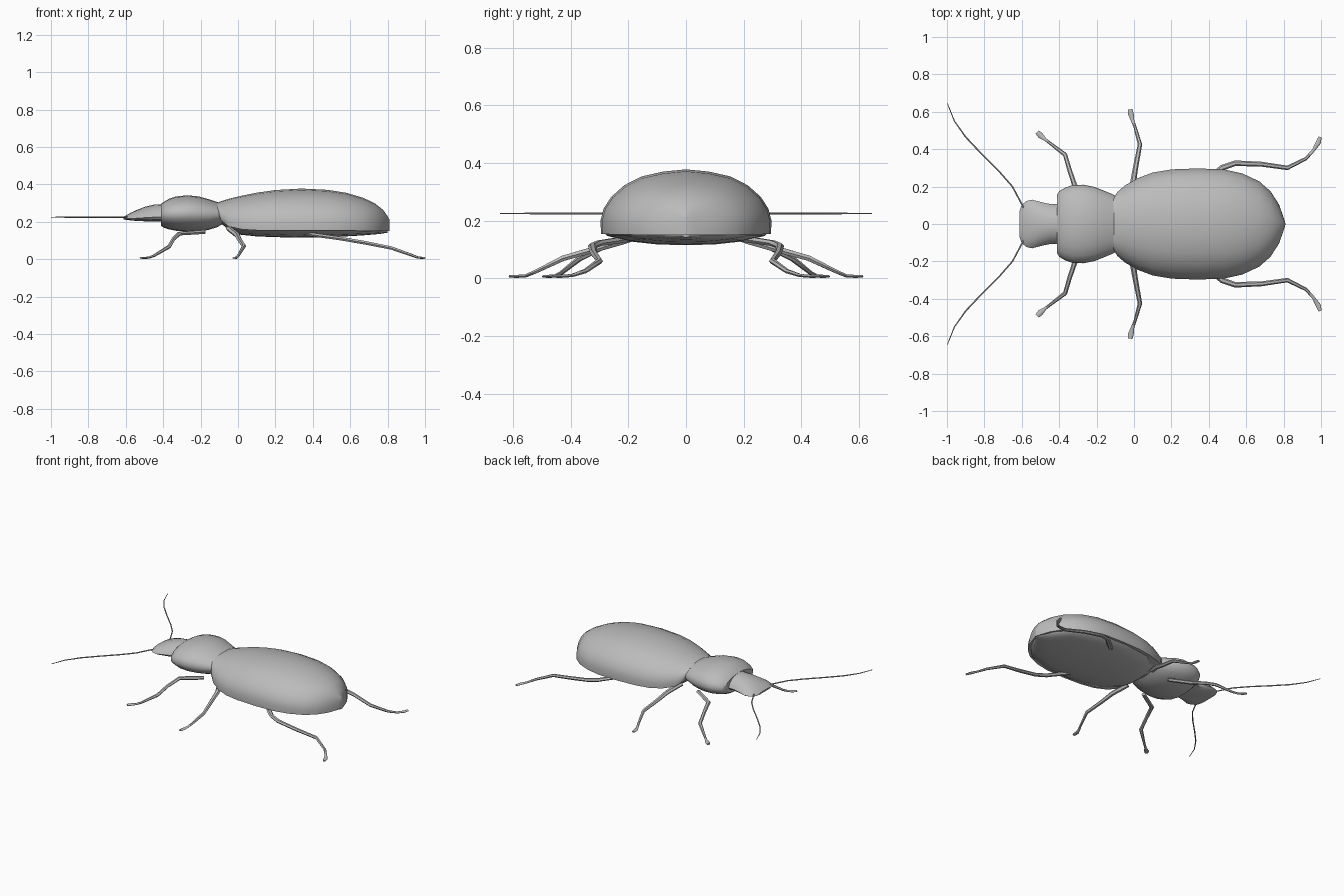
import bpy, bmesh, math
from mathutils import Vector

grey = bpy.data.materials.new("shell_grey")
grey.diffuse_color = (0.5, 0.5, 0.5, 1)


def skin(name, rings, angle=40):
    """Bridge closed rings of points into a capped, smooth-shaded skin."""
    bm = bmesh.new()
    loops = [[bm.verts.new(p) for p in r] for r in rings]
    n = len(loops[0])
    for a, b in zip(loops, loops[1:]):
        for i in range(n):
            bm.faces.new((a[i], a[(i + 1) % n], b[(i + 1) % n], b[i]))
    bm.faces.new(loops[0])
    bm.faces.new(loops[-1][::-1])
    bmesh.ops.recalc_face_normals(bm, faces=bm.faces)
    mesh = bpy.data.meshes.new(name)
    bm.to_mesh(mesh)
    bm.free()
    mesh.materials.append(grey)
    ob = bpy.data.objects.new(name, mesh)
    bpy.context.collection.objects.link(ob)
    bpy.context.view_layer.objects.active = ob
    ob.select_set(True)
    bpy.ops.object.shade_smooth_by_angle(angle=math.radians(angle))
    ob.select_set(False)
    return ob


def loft(name, stations, half, angle=40):
    """Stations are (x, half width, bottom, top); half is the right half outline."""
    outline = half + [(-u, v) for u, v in half[-2:0:-1]]
    return skin(name, [[(x, u * w, lo + v * (hi - lo)) for u, v in outline]
                       for x, w, lo, hi in stations], angle)


def limb(name, path):
    """Path points are (x, y, z, half width, half thickness); mirrored across y."""
    for side, label in ((1, "left"), (-1, "right")):
        pts = [Vector((p[0], p[1] * side, p[2])) for p in path]
        rings = []
        for i, p in enumerate(pts):
            d = (pts[min(i + 1, len(pts) - 1)] - pts[max(i - 1, 0)]).normalized()
            across = d.cross(Vector((0, 0, 1))).normalized()
            up = across.cross(d)
            w, t = path[i][3:]
            rings.append([p + across * w * math.cos(k * math.tau / 6)
                          + up * t * math.sin(k * math.tau / 6) for k in range(6)])
        skin(f"{name}_{label}", rings, 50)


# Wing cases: ridged dome with a pointed tail
loft("wing_cases", [
    (-0.11, 0.135, 0.26, 0.303), (-0.09, 0.17, 0.205, 0.311),
    (-0.05, 0.205, 0.175, 0.323), (0.02, 0.245, 0.16, 0.34),
    (0.10, 0.275, 0.155, 0.356), (0.20, 0.292, 0.154, 0.37),
    (0.34, 0.297, 0.153, 0.378), (0.48, 0.292, 0.153, 0.371),
    (0.58, 0.27, 0.153, 0.355), (0.67, 0.228, 0.152, 0.328),
    (0.73, 0.175, 0.151, 0.30), (0.775, 0.105, 0.15, 0.265),
    (0.80, 0.035, 0.15, 0.23), (0.81, 0.002, 0.15, 0.212)],
    [(0, 1), (0.27, 0.965), (0.52, 0.89), (0.72, 0.755), (0.87, 0.58),
     (0.96, 0.4), (1, 0.2), (0.99, 0), (0, 0)])

# Belly below the wing cases
loft("belly", [
    (-0.09, 0.13, 0.19, 0.25), (-0.02, 0.20, 0.135, 0.20),
    (0.10, 0.26, 0.122, 0.165), (0.30, 0.285, 0.115, 0.16),
    (0.50, 0.278, 0.118, 0.16), (0.66, 0.223, 0.127, 0.158),
    (0.755, 0.12, 0.135, 0.156), (0.80, 0.015, 0.142, 0.154)],
    [(0, 1), (1, 1), (0.96, 0.72), (0.7, 0.3), (0.35, 0.06), (0, 0)])

# Thorax and head share a rounded outline
oval = [(math.sin(k * math.pi / 10), 0.5 + 0.5 * math.cos(k * math.pi / 10))
        for k in range(11)]
loft("thorax", [
    (-0.405, 0.125, 0.195, 0.285), (-0.412, 0.155, 0.18, 0.296),
    (-0.40, 0.175, 0.17, 0.305), (-0.37, 0.193, 0.16, 0.323),
    (-0.33, 0.208, 0.152, 0.336), (-0.27, 0.21, 0.148, 0.342),
    (-0.21, 0.198, 0.15, 0.336), (-0.16, 0.178, 0.156, 0.322),
    (-0.11, 0.157, 0.172, 0.306), (-0.07, 0.13, 0.195, 0.29)], oval, 50)
head_outline = [(0, 1), (0.35, 0.95), (0.65, 0.78), (0.88, 0.52), (1, 0.25),
                (0.9, 0.1), (0.5, 0.02), (0, 0)]
loft("head", [
    (-0.612, 0.07, 0.214, 0.226), (-0.60, 0.103, 0.211, 0.234),
    (-0.575, 0.123, 0.208, 0.248), (-0.545, 0.13, 0.205, 0.262),
    (-0.50, 0.118, 0.203, 0.28), (-0.45, 0.107, 0.203, 0.292),
    (-0.38, 0.105, 0.203, 0.296)], head_outline)

# Antennae
f = 0.004
limb("antenna", [(-0.57, 0.05, 0.225, f, f), (-0.602, 0.11, 0.225, f, f),
                 (-0.65, 0.20, 0.225, f, f), (-0.72, 0.28, 0.225, f, f),
                 (-0.82, 0.38, 0.225, f, f), (-0.90, 0.465, 0.225, f, f),
                 (-0.96, 0.55, 0.225, 0.003, 0.003), (-0.998, 0.645, 0.225, 0.002, 0.002)])

# Three pairs of legs with flattened feet
limb("front_leg", [(-0.18, 0.12, 0.146, 0.014, 0.012), (-0.315, 0.20, 0.137, 0.015, 0.011),
                   (-0.345, 0.29, 0.108, 0.012, 0.01), (-0.368, 0.37, 0.068, 0.012, 0.01),
                   (-0.45, 0.433, 0.018, 0.008, 0.007), (-0.475, 0.452, 0.009, 0.008, 0.006),
                   (-0.50, 0.473, 0.007, 0.016, 0.006), (-0.518, 0.492, 0.007, 0.012, 0.005)])
limb("middle_leg", [(-0.05, 0.12, 0.165, 0.016, 0.014), (-0.005, 0.22, 0.13, 0.016, 0.014),
                    (0.008, 0.30, 0.105, 0.014, 0.012), (0.032, 0.425, 0.07, 0.012, 0.011),
                    (0.005, 0.52, 0.024, 0.008, 0.007), (-0.008, 0.555, 0.009, 0.009, 0.006),
                    (-0.016, 0.585, 0.007, 0.015, 0.006), (-0.02, 0.613, 0.007, 0.012, 0.005)])
limb("hind_leg", [(0.36, 0.20, 0.137, 0.014, 0.012), (0.47, 0.30, 0.122, 0.016, 0.011),
                  (0.54, 0.325, 0.112, 0.015, 0.011), (0.68, 0.32, 0.088, 0.013, 0.011),
                  (0.82, 0.30, 0.06, 0.012, 0.01), (0.92, 0.35, 0.025, 0.009, 0.008),
                  (0.96, 0.395, 0.01, 0.008, 0.006), (0.985, 0.435, 0.007, 0.014, 0.006),
                  (0.995, 0.465, 0.007, 0.009, 0.005)])
